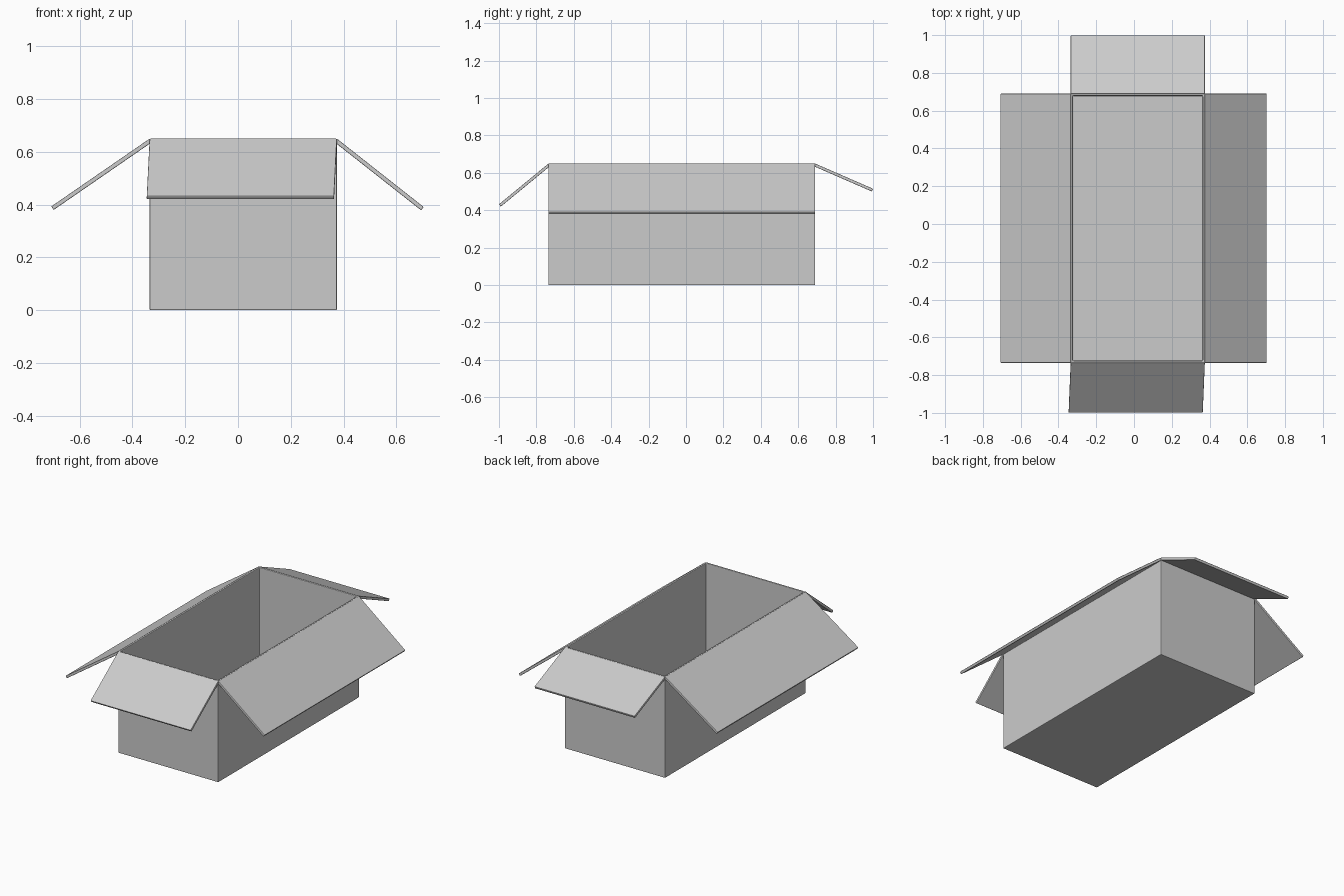
import bpy
import bmesh
from mathutils import Vector

cube = bpy.data.objects.get("Cube")
if cube:
    bpy.data.objects.remove(cube, do_unlink=True)

grey = bpy.data.materials.new("card grey")
grey.use_nodes = True
colour = (0.6, 0.6, 0.6, 1)
grey.diffuse_color = colour
grey.node_tree.nodes["Principled BSDF"].inputs["Base Color"].default_value = colour

# Box extents, wall thickness and flap thickness
X0, X1, Y0, Y1, TOP = -0.335, 0.375, -0.735, 0.69, 0.65
WALL, CARD = 0.011, 0.016


def finish(name, bm, bevel):
    bmesh.ops.recalc_face_normals(bm, faces=bm.faces)
    mesh = bpy.data.meshes.new(name)
    bm.to_mesh(mesh)
    bm.free()
    mesh.materials.append(grey)
    obj = bpy.data.objects.new(name, mesh)
    bpy.context.collection.objects.link(obj)
    mod = obj.modifiers.new("soft edges", "BEVEL")
    mod.width = bevel
    mod.segments = 2
    return obj


def ring(bm, inset, z):
    a, b, c, d = X0 + inset, X1 - inset, Y0 + inset, Y1 - inset
    return [bm.verts.new((x, y, z)) for x, y in ((a, c), (b, c), (b, d), (a, d))]


def tray():
    # Outer skin up, over the rim and down to the inner floor
    bm = bmesh.new()
    rings = [ring(bm, 0, 0), ring(bm, 0, TOP), ring(bm, WALL, TOP), ring(bm, WALL, WALL)]
    for lower, upper in zip(rings, rings[1:]):
        for i in range(4):
            j = (i + 1) % 4
            bm.faces.new((lower[i], lower[j], upper[j], upper[i]))
    bm.faces.new(rings[0])
    bm.faces.new(rings[-1])
    finish("box_body", bm, 0.004)


def flap(name, hinge_a, hinge_b, tip_b, tip_a):
    # A quad sheet thickened on its underside
    bm = bmesh.new()
    points = [Vector(p) for p in (hinge_a, hinge_b, tip_b, tip_a)]
    normal = (points[1] - points[0]).cross(points[3] - points[0]).normalized()
    down = normal * (-CARD if normal.z > 0 else CARD)
    upper = [bm.verts.new(p) for p in points]
    lower = [bm.verts.new(p + down) for p in points]
    bm.faces.new(upper)
    bm.faces.new(lower[::-1])
    for i in range(4):
        j = (i + 1) % 4
        bm.faces.new((upper[i], lower[i], lower[j], upper[j]))
    finish(name, bm, 0.003)


tray()

# Long side flaps
for name, hinge, tip, z in (("right_flap", X0, -0.708, 0.393), ("left_flap", X1, 0.704, 0.391)):
    flap(name, (hinge, Y0, TOP), (hinge, Y1, TOP), (tip, Y1, z), (tip, Y0, z))

# Short end flaps; the front one skews slightly sideways
for name, hinge, tip, z, skew in (("front_flap", Y0, -1.0, 0.432, -0.011),
                                  ("back_flap", Y1, 1.0, 0.515, 0)):
    flap(name, (X0, hinge, TOP), (X1, hinge, TOP), (X1 + skew, tip, z), (X0 + skew, tip, z))
